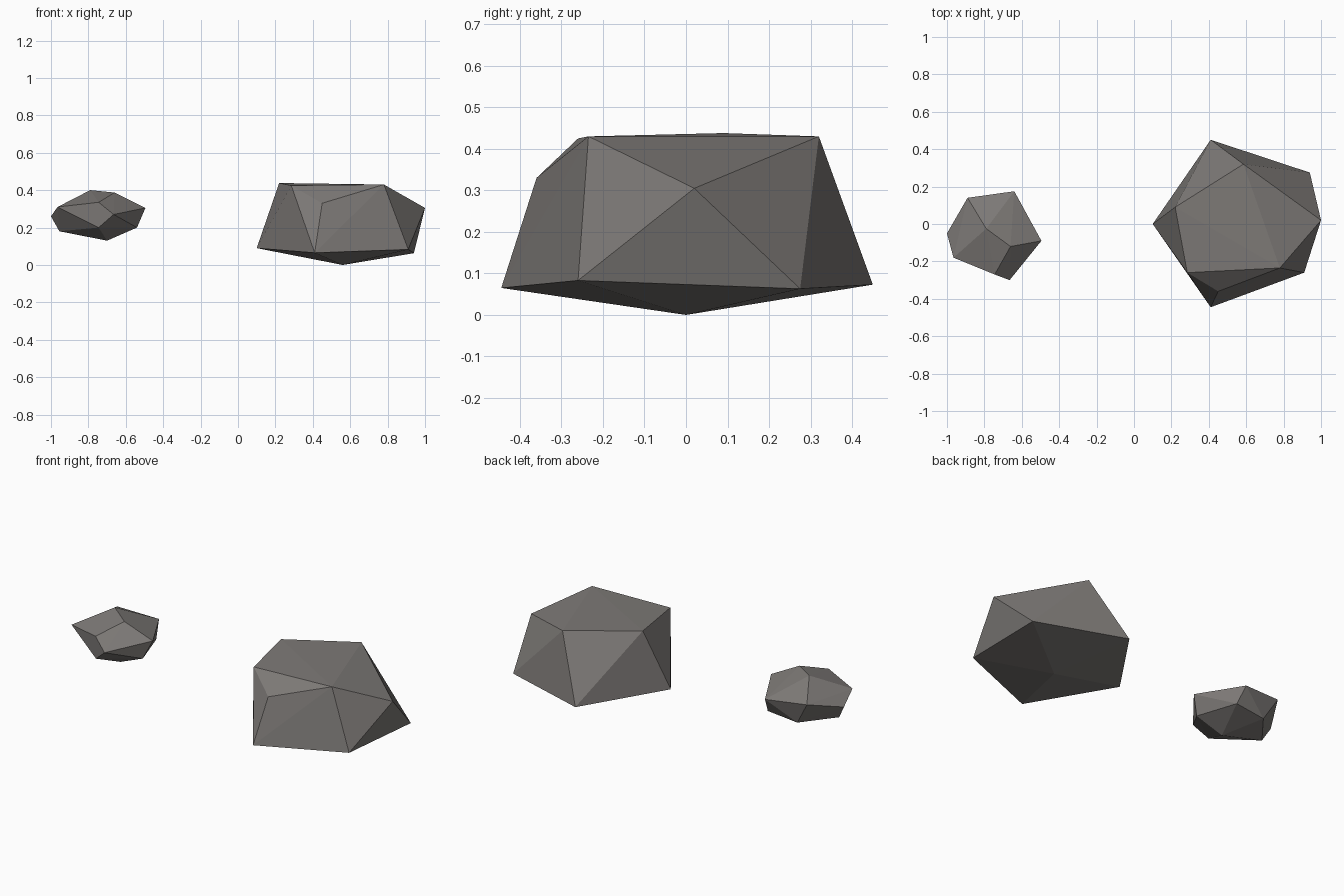
import bpy, bmesh

if "Cube" in bpy.data.objects:
    bpy.data.objects.remove(bpy.data.objects["Cube"])

stone = bpy.data.materials.new("grey stone")
stone.diffuse_color = (0.205, 0.192, 0.183, 1)
stone.use_nodes = True
stone.node_tree.nodes["Principled BSDF"].inputs["Base Color"].default_value = stone.diffuse_color


def rock(name, corners):
    """Faceted boulder: the convex hull of its corner points."""
    bm = bmesh.new()
    for c in corners:
        bm.verts.new(c)
    bmesh.ops.convex_hull(bm, input=bm.verts)
    loose = [v for v in bm.verts if not v.link_faces]
    bmesh.ops.delete(bm, geom=loose, context='VERTS')
    bmesh.ops.recalc_face_normals(bm, faces=bm.faces)
    mesh = bpy.data.meshes.new(name)
    bm.to_mesh(mesh)
    bm.free()
    mesh.materials.append(stone)
    ob = bpy.data.objects.new(name, mesh)
    bpy.context.collection.objects.link(ob)
    return ob


# large rock: bottom point, lower ring, upper ring, top
rock("large_rock", [
    (.56, 0, 0),
    (.94, .275, .063), (.41, .45, .073), (.10, 0, .09), (.41, -.445, .065), (.91, -.26, .083),
    (1.0, .02, .305), (.585, .32, .43), (.22, .09, .438), (.285, -.26, .425), (.45, -.36, .33),
    (.78, -.235, .43),
])

# small rock: underside, waist, upper corners
rock("small_rock", [
    (-.70, -.10, .13), (-.745, -.265, .20), (-.54, -.12, .20), (-.62, .12, .20),
    (-.81, .115, .18), (-.955, -.07, .18),
    (-1.0, -.05, .26), (-.965, -.18, .31), (-.665, -.30, .27), (-.495, -.09, .305),
    (-.64, .175, .295), (-.89, .14, .316),
    (-.745, -.27, .335), (-.66, -.12, .387), (-.79, -.025, .40),
])
